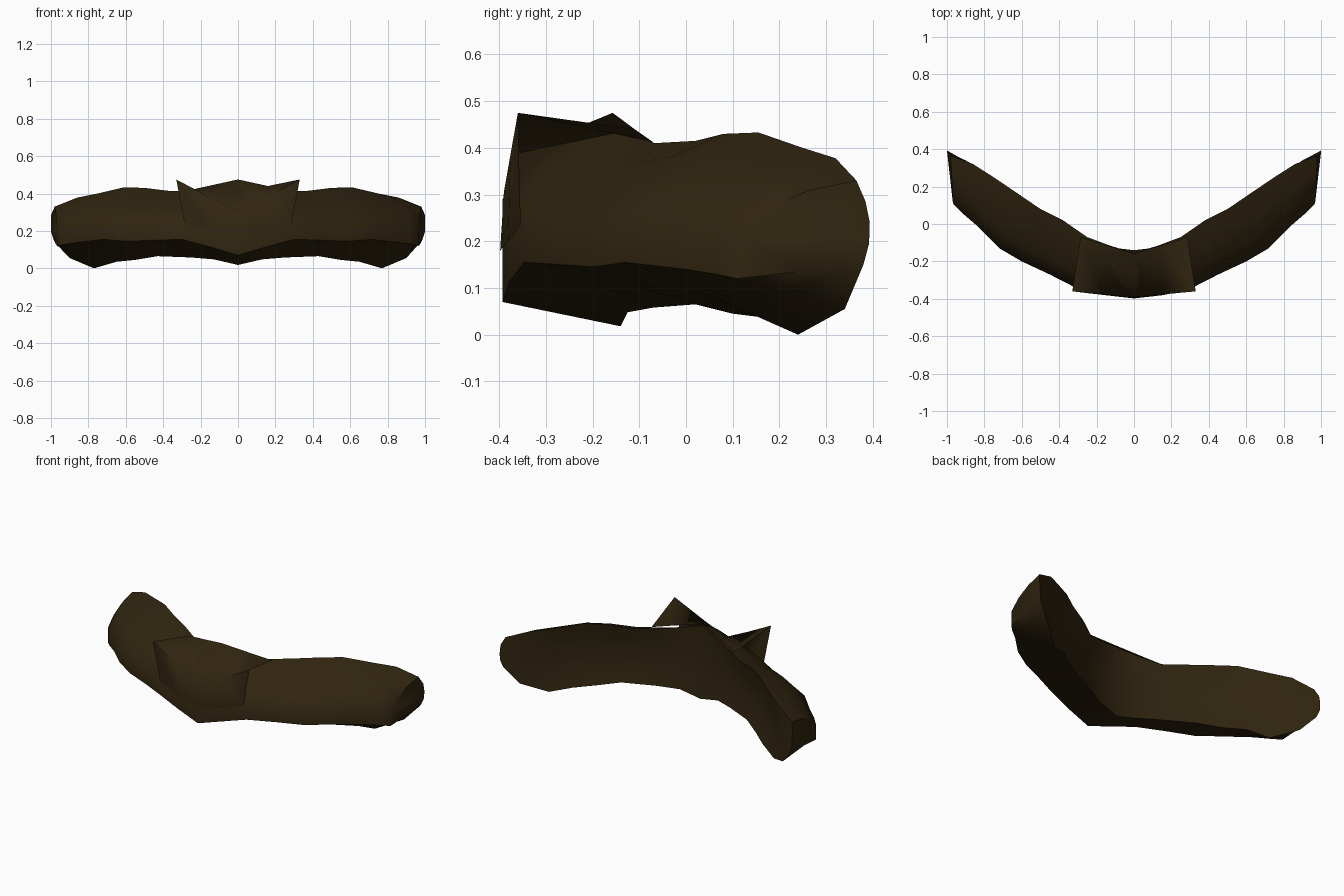
import bpy, bmesh, math
from mathutils import Vector

if "Cube" in bpy.data.objects:
    bpy.data.objects.remove(bpy.data.objects["Cube"])

brown = bpy.data.materials.new("dark brown")
brown.diffuse_color = (0.030, 0.018, 0.005, 1)
brown.use_nodes = True
brown.node_tree.nodes["Principled BSDF"].inputs["Base Color"].default_value = brown.diffuse_color


def loft(name, rows, closed, angle):
    """Skin rows of equal length into one smooth-shaded object."""
    bm = bmesh.new()
    rows = [[bm.verts.new(p) for p in row] for row in rows]
    n = len(rows[0])
    for a, b in zip(rows, rows[1:]):
        for i in range(n if closed else n - 1):
            j = (i + 1) % n
            bm.faces.new((a[i], a[j], b[j], b[i]))
    if closed:
        bm.faces.new(rows[0])
        bm.faces.new(rows[-1])
    bmesh.ops.recalc_face_normals(bm, faces=bm.faces)
    mesh = bpy.data.meshes.new(name)
    bm.to_mesh(mesh)
    bm.free()
    mesh.materials.append(brown)
    obj = bpy.data.objects.new(name, mesh)
    bpy.context.collection.objects.link(obj)
    bpy.ops.object.select_all(action='DESELECT')
    obj.select_set(True)
    bpy.context.view_layer.objects.active = obj
    bpy.ops.object.shade_smooth_by_angle(angle=math.radians(angle))
    return obj


def wedge_ring(front, z_high, z_low, top, bottom, hollow):
    """Wedge section: sloping front, low front edge, underside, hollow back."""
    top, bottom = Vector(top), Vector(bottom)
    high, low = Vector((*front, z_high)), Vector((*front, z_low))
    out = (high + low) / 2 - (top + bottom) / 2
    out.z = 0
    lift = Vector((0, 0, 0.02)) + out.normalized() * 0.015
    ring = [top, top.lerp(high, 0.35) + lift, top.lerp(high, 0.7) + lift,
            high, low, low.lerp(bottom, 0.5), bottom]
    for t in (0.25, 0.5, 0.75):
        ring.append(bottom.lerp(top, t) + out * hollow * 4 * t * (1 - t))
    return ring


def mirrored(rows):
    """Rows from the centre outward, continued on the other side."""
    flip = [[(-p[0], p[1], p[2]) for p in row] for row in rows[:0:-1]]
    return flip + [[tuple(p) for p in row] for row in rows]


# Front edge (x, y), its upper and lower z, back top, back bottom, hollow
stations = [
    ((0.00, -0.393), 0.29, 0.07, (0.00, -0.155, 0.465), (0.00, -0.14, 0.018), 0.03),
    ((0.15, -0.377), 0.26, 0.115, (0.13, -0.115, 0.435), (0.13, -0.125, 0.048), 0.05),
    ((0.30, -0.347), 0.24, 0.155, (0.25, -0.07, 0.41), (0.25, -0.07, 0.058), 0.08),
    ((0.45, -0.27), 0.23, 0.15, (0.38, 0.02, 0.415), (0.43, 0.02, 0.065), 0.10),
    ((0.60, -0.20), 0.23, 0.145, (0.50, 0.08, 0.43), (0.55, 0.10, 0.045), 0.10),
    ((0.72, -0.13), 0.235, 0.155, (0.61, 0.155, 0.433), (0.65, 0.18, 0.035), 0.10),
    ((0.85, -0.00), 0.23, 0.14, (0.75, 0.25, 0.40), (0.77, 0.24, 0.0), 0.08),
    ((0.92, 0.06), 0.22, 0.13, (0.86, 0.32, 0.378), (0.90, 0.34, 0.055), 0.03),
    ((0.968, 0.11), 0.21, 0.12, (0.98, 0.365, 0.33), (0.985, 0.38, 0.15), -0.08),
]
body = loft("curved_body", mirrored([wedge_ring(*s) for s in stations]), True, 50)
# Pull the tips out to their full width
for v in body.data.vertices:
    if v.co.y > 0.375 and 0.17 < v.co.z < 0.31:
        v.co.x = math.copysign(1.0, v.co.x)

# Flared sheet over the middle: back edge, front fold, front lower edge
flap = [
    [(0.0, -0.157, 0.475), (0.0, -0.39, 0.305), (0.0, -0.398, 0.18)],
    [(0.16, -0.11, 0.44), (0.16, -0.376, 0.385), (0.15, -0.381, 0.20)],
    [(0.285, -0.07, 0.412), (0.33, -0.36, 0.475), (0.285, -0.354, 0.235)],
]
loft("middle_flap", mirrored(flap), False, 80)
